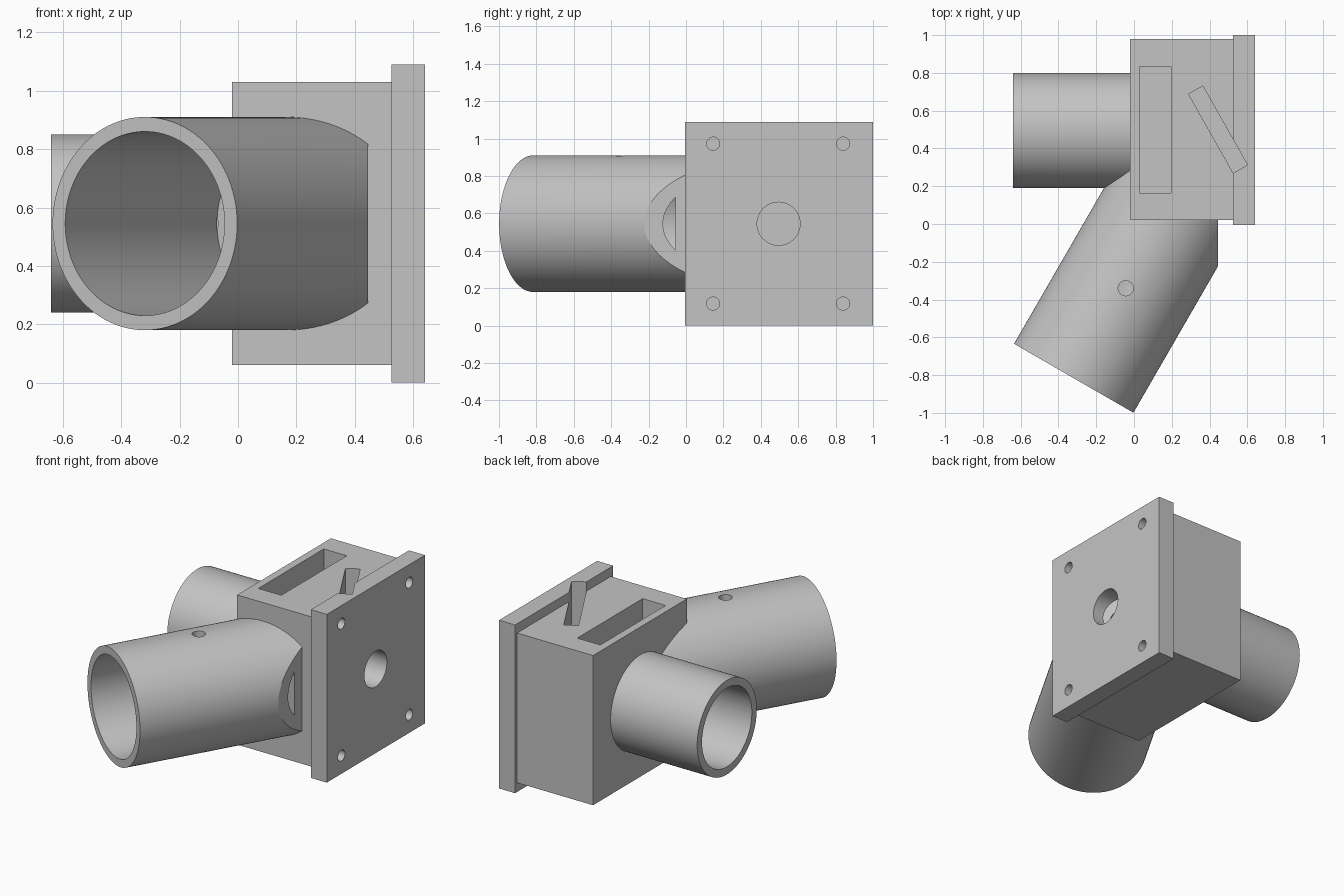
import bpy, bmesh, math
from mathutils import Vector

if "Cube" in bpy.data.objects:
    bpy.data.objects.remove(bpy.data.objects["Cube"])

grey = bpy.data.materials.new("light_grey")
grey.diffuse_color = (0.55, 0.55, 0.55, 1)
grey.use_nodes = True
grey.node_tree.nodes["Principled BSDF"].inputs["Base Color"].default_value = grey.diffuse_color

ZC, YC = 0.545, 0.495                    # height and depth of the optical axis
AX = Vector((0.5, math.sqrt(0.75), 0))   # direction of the angled tube
START = Vector((-0.319, -0.8165, ZC))    # centre of its open end


def block(name, lo, hi):
    bpy.ops.mesh.primitive_cube_add(size=1)
    ob = bpy.context.object
    ob.name = name
    lo, hi = Vector(lo), Vector(hi)
    for v in ob.data.vertices:
        v.co = [lo[i] + (v.co[i] + 0.5) * (hi[i] - lo[i]) for i in range(3)]
    return ob


def rod(name, a, b, r, n=96):
    a, b = Vector(a), Vector(b)
    bpy.ops.mesh.primitive_cylinder_add(vertices=n, radius=r, depth=(b - a).length)
    ob = bpy.context.object
    ob.name = name
    ob.data.transform((b - a).to_track_quat('Z', 'Y').to_matrix().to_4x4())
    for v in ob.data.vertices:
        v.co += (a + b) / 2
    return ob


def combine(base, tool, op):
    mod = base.modifiers.new(op, 'BOOLEAN')
    mod.operation, mod.object, mod.solver = op, tool, 'EXACT'
    bpy.context.view_layer.objects.active = base
    bpy.ops.object.modifier_apply(modifier=mod.name)
    bpy.data.objects.remove(tool, do_unlink=True)


# Housing block with mounting plate
body = block("optical_housing", (-0.02, 0.02, 0.06), (0.58, 0.98, 1.03))
combine(body, block("plate", (0.525, -0.005, 0), (0.64, 1.0, 1.09)), 'UNION')

# Angled tube, trimmed flat beside the plate
tube = rod("angled_tube", START, START + AX * 1.4, 0.365, 128)
bm = bmesh.new()
bm.from_mesh(tube.data)
cut = bmesh.ops.bisect_plane(bm, geom=bm.verts[:] + bm.edges[:] + bm.faces[:],
                             plane_co=(0.445, 0, 0), plane_no=(1, 0, 0), clear_outer=True)
bmesh.ops.edgeloop_fill(bm, edges=[e for e in cut['geom_cut'] if isinstance(e, bmesh.types.BMEdge)])
bmesh.ops.recalc_face_normals(bm, faces=bm.faces[:])
bm.to_mesh(tube.data)
bm.free()
combine(body, tube, 'UNION')

# Straight tube
combine(body, rod("straight_tube", (-0.64, YC, ZC), (0.1, YC, ZC), 0.305, 128), 'UNION')

# Blind bores in both tubes
combine(body, rod("straight_bore", (-0.8, YC, ZC), (-0.015, YC, ZC), 0.255, 128), 'DIFFERENCE')
combine(body, rod("angled_bore", START - AX * 0.2, START + AX * 1.04, 0.315, 128), 'DIFFERENCE')

# Light passages
combine(body, rod("straight_passage", (-0.2, YC, ZC), (0.8, YC, ZC), 0.115, 64), 'DIFFERENCE')
combine(body, rod("angled_passage", START + AX * 0.9, START + AX * 1.5, 0.115, 64), 'DIFFERENCE')

# Filter slot
combine(body, block("filter_slot", (0.03, 0.165, 0.21), (0.195, 0.835, 1.3)), 'DIFFERENCE')

# Diagonal mirror slot, also notching the plate
slot = block("mirror_slot", (-0.0435, -0.24, 0.305), (0.0435, 0.24, 1.3))
slot.rotation_euler.z = math.radians(29.5)
slot.location = (0.445, 0.5, 0)
bpy.context.view_layer.update()
combine(body, slot, 'DIFFERENCE')

# Set-screw hole on top of the angled tube
p = START + AX * 0.55
combine(body, rod("screw_hole", (p.x, p.y, 0.6), (p.x, p.y, 1.2), 0.04, 32), 'DIFFERENCE')

# Mounting holes at the plate corners
for y in (0.145, 0.84):
    for z in (0.118, 0.973):
        combine(body, rod("mount_hole", (0.44, y, z), (0.8, y, z), 0.035, 32), 'DIFFERENCE')

body.data.materials.clear()
body.data.materials.append(grey)
for f in body.data.polygons:
    f.material_index = 0
bpy.ops.object.select_all(action='DESELECT')
body.select_set(True)
bpy.context.view_layer.objects.active = body
bpy.ops.object.shade_smooth_by_angle(angle=math.radians(25))
